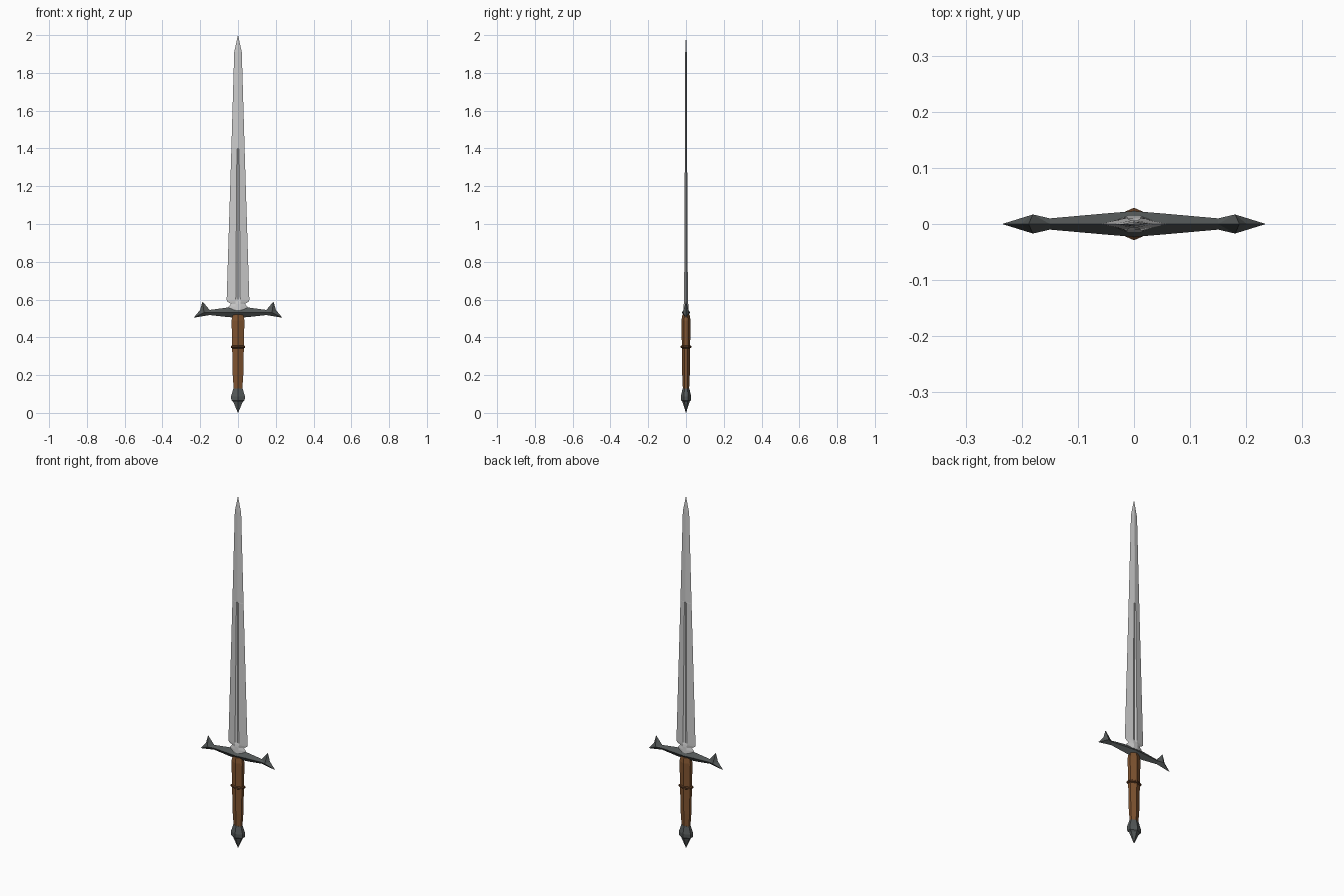
import bpy, bmesh

if "Cube" in bpy.data.objects:
    bpy.data.objects.remove(bpy.data.objects["Cube"])


def material(name, rgb):
    m = bpy.data.materials.new(name)
    m.diffuse_color = (*rgb, 1)
    m.use_nodes = True
    m.node_tree.nodes["Principled BSDF"].inputs["Base Color"].default_value = m.diffuse_color
    return m


DARK = material("dark_steel", (0.09, 0.10, 0.10))
WOOD = material("brown_leather", (0.22, 0.09, 0.03))
WIRE = material("dark_brown", (0.10, 0.04, 0.015))


def finish(bm, name, mat=None):
    bmesh.ops.remove_doubles(bm, verts=bm.verts, dist=0.00005)
    bmesh.ops.recalc_face_normals(bm, faces=bm.faces)
    me = bpy.data.meshes.new(name)
    bm.to_mesh(me)
    bm.free()
    ob = bpy.data.objects.new(name, me)
    bpy.context.collection.objects.link(ob)
    if mat:
        me.materials.append(mat)
    return ob


def loft(name, rings, mat=None):
    """Skin a list of equal-length rings of 3D points and cap both ends."""
    bm = bmesh.new()
    rows = [[bm.verts.new(p) for p in r] for r in rings]
    n = len(rows[0])
    for a, b in zip(rows, rows[1:]):
        for i in range(n):
            j = (i + 1) % n
            bm.faces.new((a[i], a[j], b[j], b[i]))
    bm.faces.new(rows[0][::-1])
    bm.faces.new(rows[-1])
    return finish(bm, name, mat)


def hexagon(z, w, d):
    """Grip section: ridges at front and back, narrow flats at the sides."""
    s = d * 0.42
    return [(0, -d, z), (w, -s, z), (w, s, z), (0, d, z), (-w, s, z), (-w, -s, z)]


def blade_section(z, w, f, t, g):
    """Diamond section with a groove of half width f and floor at y = g."""
    return [(w, 0, z), (f, t, z), (0, g, z), (-f, t, z),
            (-w, 0, z), (-f, -t, z), (0, -g, z), (f, -t, z)]


# blade with central groove ending at z = 1.4
loft("blade", [blade_section(*s) for s in [
    (0.545, 0.050, 0.012, 0.014, 0.014),
    (0.562, 0.050, 0.012, 0.013, 0.013),
    (0.577, 0.037, 0.012, 0.012, 0.012),
    (0.590, 0.058, 0.012, 0.010, 0.010),
    (0.600, 0.060, 0.012, 0.010, 0.005),
    (1.397, 0.035, 0.006, 0.006, 0.003),
    (1.400, 0.035, 0.001, 0.006, 0.006),
    (1.910, 0.020, 0.001, 0.004, 0.004),
    (2.000, 0.0004, 0.0002, 0.0003, 0.0003)]])

# grip, its middle band and the pommel
loft("grip", [hexagon(*s) for s in [
    (0.115, 0.022, 0.016), (0.20, 0.028, 0.020), (0.35, 0.031, 0.022),
    (0.49, 0.034, 0.024), (0.52, 0.028, 0.019)]], WOOD)
loft("grip_band", [hexagon(*s) for s in [
    (0.342, 0.031, 0.022), (0.346, 0.038, 0.029),
    (0.354, 0.038, 0.029), (0.358, 0.031, 0.022)]], WIRE)
loft("pommel", [hexagon(*s) for s in [
    (0.0, 0.0004, 0.0004), (0.058, 0.025, 0.019), (0.066, 0.035, 0.026),
    (0.088, 0.037, 0.027), (0.130, 0.024, 0.018)]], DARK)


# crossguard: one diamond-section arm with a forked end, mirrored
def diamond(x, y, top, bottom):
    m = (top + bottom) / 2
    return [(x, 0, top), (x, -y, m), (x, 0, bottom), (x, y, m)]


bm = bmesh.new()
rows = [[bm.verts.new(p) for p in diamond(*s)] for s in [
    (0, 0.023, 0.560, 0.503), (0.06, 0.018, 0.557, 0.508), (0.15, 0.010, 0.545, 0.518)]]
for a, b in zip(rows, rows[1:]):
    for i in range(4):
        j = (i + 1) % 4
        bm.faces.new((a[i], a[j], b[j], b[i]))
top, front, bottom, back = rows[-1]
up, notch, out = [bm.verts.new(p) for p in [
    (0.188, 0, 0.590), (0.201, 0, 0.544), (0.235, 0, 0.504)]]
for neck, y in ((front, -0.017), (back, 0.017)):
    side = bm.verts.new((0.18, y, 0.532))
    path = [neck, top, up, notch, out, bottom, neck]
    for p, q in zip(path, path[1:]):
        bm.faces.new((side, p, q))
guard = finish(bm, "crossguard", DARK)
guard.modifiers.new("mirror", 'MIRROR').use_axis[0] = True
